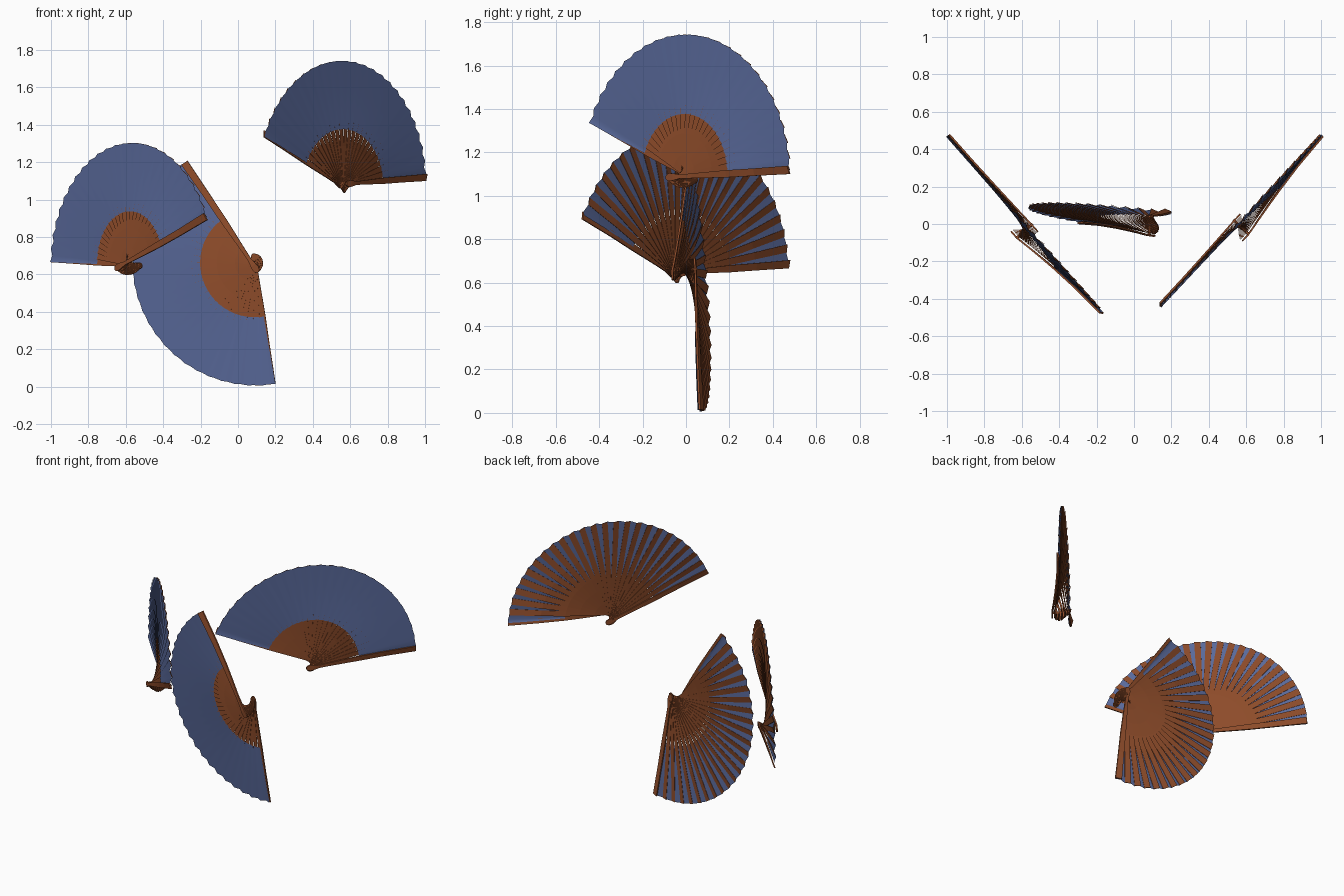
import bpy, bmesh
from math import radians, cos, sin
from mathutils import Matrix, Vector

cube = bpy.data.objects.get("Cube")
if cube:
    bpy.data.objects.remove(cube)

COUNT = 25                 # sticks per fan
SWEEP = radians(153.3)
STEP = SWEEP / (COUNT - 1)
RIM, INNER = 0.655, 0.29   # leaf radii
# stick outline: distance from pivot, width
OUTLINE = [(-0.05, 0.012), (-0.042, 0.028), (-0.025, 0.037), (-0.005, 0.032), (0.03, 0.019),
           (0.1, 0.022), (0.2, 0.028), (INNER, 0.033), (0.45, 0.034), (RIM, 0.038)]


def material(name, color):
    mat = bpy.data.materials.new(name)
    mat.use_nodes = True
    mat.diffuse_color = color
    mat.node_tree.nodes["Principled BSDF"].inputs["Base Color"].default_value = color
    return mat


WOOD = material("brown wood", (0.27, 0.072, 0.023, 1))
CLOTH = material("blue cloth", (0.1, 0.142, 0.325, 1))


def depth(r, t):
    """Stack depth: thick at the pivot, flat at the rim."""
    ease = (1 - min(max(r / RIM, 0), 1)) ** 1.5
    return ease * (0.046 - 0.092 * t) - (1 - ease) * 0.028


def pleat(r):
    """Half height of a pleat at radius r."""
    return 0.006 * max(r, 0) / RIM


def finish(bm, name, mat, frame):
    mesh = bpy.data.meshes.new(name)
    bm.to_mesh(mesh)
    bm.free()
    mesh.materials.append(mat)
    obj = bpy.data.objects.new(name, mesh)
    obj.matrix_world = frame
    bpy.context.collection.objects.link(obj)


def add_blade(bm, index, start, thick, lift=0.0, wide=1.0):
    """One tapered stick, rolled to lie against its pleat."""
    t = index / (COUNT - 1)
    a = start + index * STEP
    along, across = Vector((cos(a), sin(a), 0)), Vector((-sin(a), cos(a), 0))
    last = None
    for r, width in OUTLINE:
        ring = []
        for side, face in ((-1, -1), (1, -1), (1, 1), (-1, 1)):
            p = along * r + across * (side * width * wide / 2)
            p.z = depth(r, t) + lift + side * pleat(r) + face * thick / 2
            ring.append(bm.verts.new(p))
        if last:
            for k in range(4):
                n = (k + 1) % 4
                bm.faces.new((last[k], last[n], ring[n], ring[k]))
        else:
            bm.faces.new(ring)
        last = ring
    bm.faces.new(last[::-1])
    bmesh.ops.recalc_face_normals(bm, faces=bm.faces)


def build_leaf(name, start, frame):
    """Soft pleated cloth, two folds per stick, reaching over the back guard."""
    bm = bmesh.new()
    last = None
    for i in range(COUNT):
        for side in (-1, 1):
            u = max(i + side * 0.25, 0)
            a = start + u * STEP
            row = []
            for r in (INNER, 0.4, 0.52, RIM + side * 0.0015):
                z = depth(r, u / (COUNT - 1)) + side * pleat(r) + 0.004
                row.append(bm.verts.new((r * cos(a), r * sin(a), z)))
            if last:
                for k in range(len(row) - 1):
                    face = bm.faces.new((last[k], last[k + 1], row[k + 1], row[k]))
                    face.smooth = True
            last = row
    finish(bm, name, CLOTH, frame)


def build_fan(name, pivot, right, up, start):
    u, v = Vector(right).normalized(), Vector(up).normalized()
    n = u.cross(v).normalized()
    v = n.cross(u)
    frame = Matrix.Translation(pivot) @ Matrix((u, v, n)).transposed().to_4x4()
    start = radians(start)

    # inner sticks
    bm = bmesh.new()
    for i in range(1, COUNT - 1):
        add_blade(bm, i, start, 0.0022)
    finish(bm, name + "_sticks", WOOD, frame)

    # thicker outer guards
    for part, i, lift in (("_front_guard", 0, 0.009), ("_back_guard", COUNT - 1, -0.005)):
        bm = bmesh.new()
        add_blade(bm, i, start, 0.009, lift)
        finish(bm, name + part, WOOD, frame)

    build_leaf(name + "_leaf", start, frame)

    # pivot pin
    bm = bmesh.new()
    bmesh.ops.create_cone(bm, cap_ends=True, segments=12, radius1=0.008, radius2=0.008, depth=0.116)
    finish(bm, name + "_pin", WOOD, frame)


build_fan("right_fan", (-0.585, -0.038, 0.648), (0.66, -0.75, 0), (0, 0, 1), 23.5)
build_fan("middle_fan", (0.085, -0.007, 0.658), (1, -0.11, 0), (0, -0.085, 1), 124.5)
build_fan("left_fan", (0.573, -0.017, 1.087), (0.684, 0.729, 0), (0, 0, 1), 2.8)
